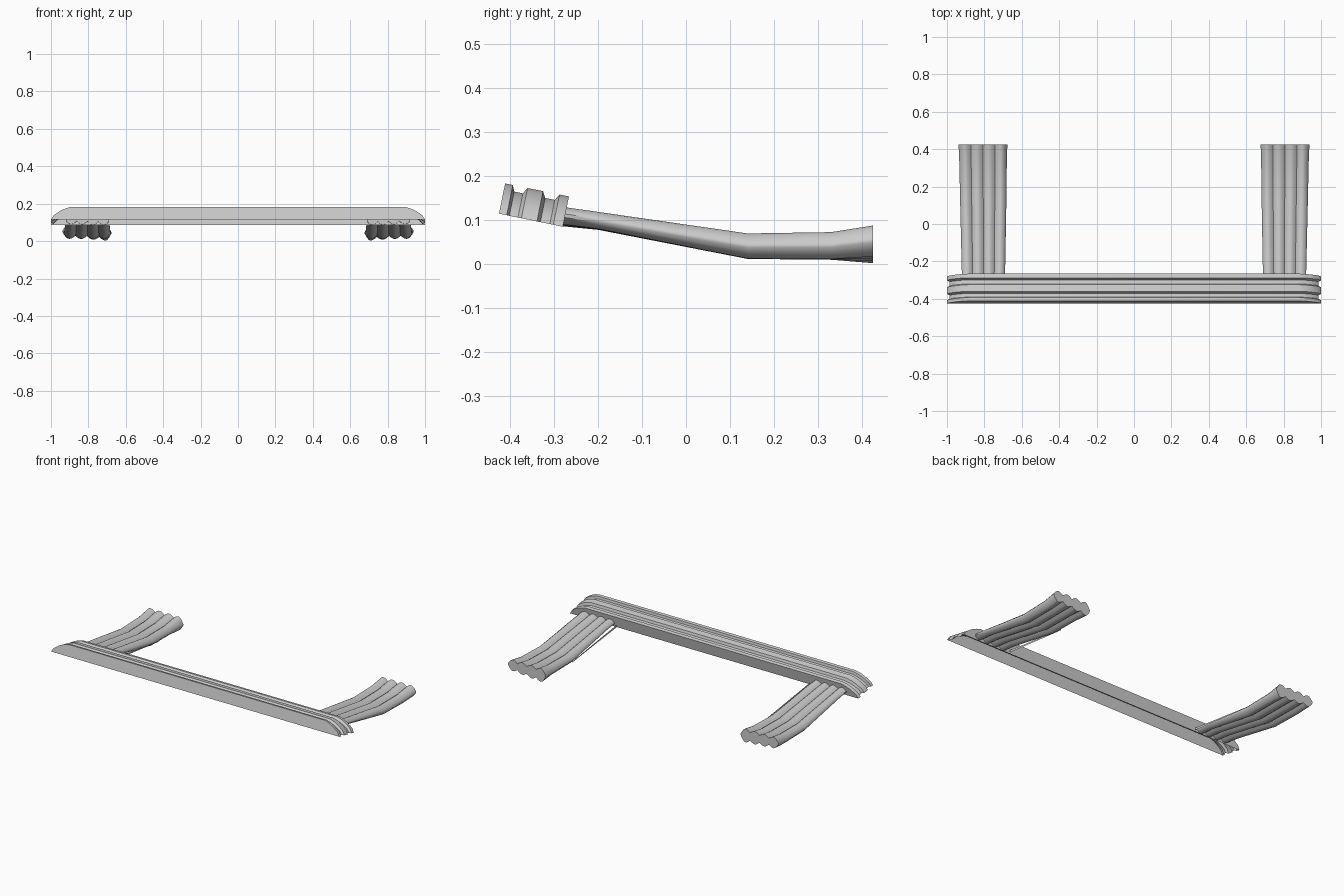
import bpy, math

if "Cube" in bpy.data.objects:
    bpy.data.objects.remove(bpy.data.objects["Cube"])

def make(name, verts, faces, smooth=40):
    me = bpy.data.meshes.new(name)
    me.from_pydata(verts, [], faces)
    me.update()
    ob = bpy.data.objects.new(name, me)
    bpy.context.collection.objects.link(ob)
    bpy.ops.object.select_all(action='DESELECT')
    ob.select_set(True)
    bpy.context.view_layer.objects.active = ob
    bpy.ops.object.shade_smooth_by_angle(angle=math.radians(smooth))
    return ob

# Tilted bar: hollow shell, sloped-end outline repeated over a ridged depth profile
half = [(1.0, 0.0), (0.985, 0.024), (0.95, 0.048), (0.92, 0.062), (0.89, 0.07)]
outline = half + [(-x, h) for x, h in reversed(half)]
depth = [(0, 0), (0.018, 0), (0.024, .014), (0.044, .014), (0.052, 0),
         (0.088, 0), (0.096, .014), (0.118, .014), (0.126, 0), (0.148, 0)]
verts, faces = [], []
n = len(outline)
for d, inset in depth:
    for x, h in outline:
        xx = x - math.copysign(inset, x)
        hh = h * (1 - inset / 0.07)
        verts.append((xx, -0.425 + d * 0.98 + hh * 0.2, 0.115 - d * 0.2 + hh * 0.98))
for j in range(len(depth) - 1):
    for i in range(n - 1):
        a = j * n + i
        faces.append((a, a + 1, a + n + 1, a + n))
last = (len(depth) - 1) * n
faces.append(tuple(reversed(range(n))))
faces.append(tuple(range(last, last + n)))
make("ridged_bar", verts, faces)

# Pleated tails: (y, inner x, outer x, bottom z, top z, extra drop on inner side)
stations = [(-0.285, 0.69, 0.92, 0.092, 0.131, 0.006),
            (-0.20, 0.688, 0.922, 0.081, 0.119, 0.003),
            (0.14, 0.682, 0.93, 0.013, 0.070, 0.001),
            (0.33, 0.68, 0.934, 0.012, 0.073, 0.002),
            (0.425, 0.677, 0.938, 0.020, 0.088, 0.020)]
LOBES, SEG = 4, 6

def tail_ring(y, x0, x1, zb, zt, drop):
    top, bot = [], []
    total = LOBES * SEG
    for k in range(total + 1):
        u = k / total
        s = abs(math.sin(math.pi * k / SEG))
        low = zb - drop * (1 - u)
        outer_half = k < SEG / 2 or k > total - SEG / 2
        amp = (zt - low) / 2 - 0.004 if outer_half else 0.017
        x = x0 + (x1 - x0) * u
        top.append((x, y, zt - amp * (1 - s)))
        bot.append((x, y, low + amp * (1 - s)))
    return top + bot[::-1]

def tail(side, name):
    rings = [tail_ring(*s) for s in stations]
    m = len(rings[0])
    v = [(side * x, y, max(z, 0)) for r in rings for x, y, z in r]
    f = []
    for j in range(len(rings) - 1):
        for i in range(m):
            q = (j * m + i, j * m + (i + 1) % m, (j + 1) * m + (i + 1) % m, (j + 1) * m + i)
            f.append(q if side > 0 else q[::-1])
    h = m // 2
    base = (len(rings) - 1) * m
    for i in range(h - 1):        # end caps
        for b, flip in ((0, side > 0), (base, side < 0)):
            q = (b + i, b + i + 1, b + m - 2 - i, b + m - 1 - i)
            f.append(q[::-1] if flip else q)
    make(name, v, f, 50)
    # thin loose edge beside the inner pleat
    x = side * 0.672
    make(name + "_edge", [(x, -0.27, 0.088), (x, 0.17, 0.035), (x, 0.17, 0.04), (x, -0.27, 0.102)],
         [(0, 1, 2, 3)])

tail(1, "right_pleated_tail")
tail(-1, "left_pleated_tail")
